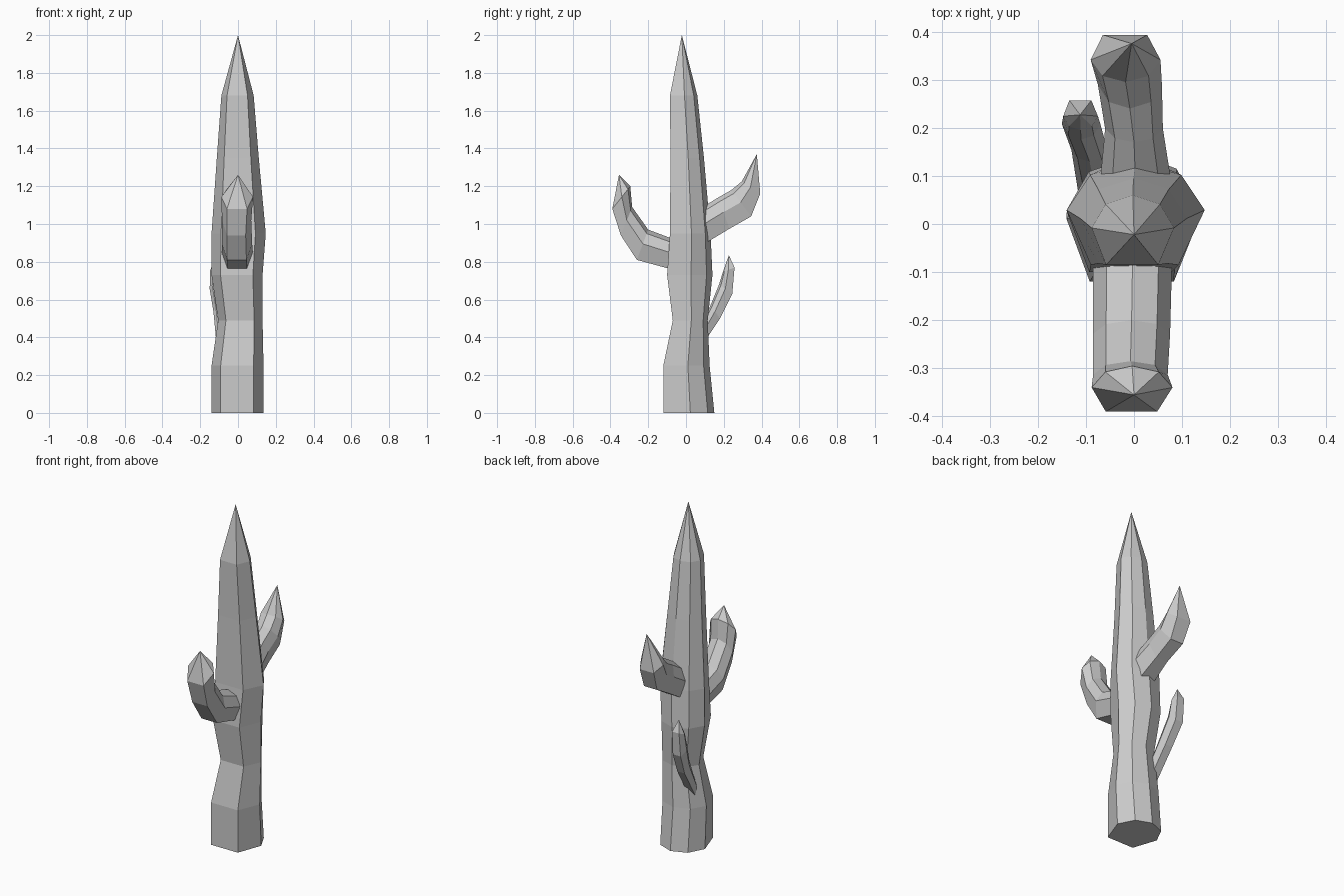
import bpy
import bmesh
from mathutils import Vector

cube = bpy.data.objects.get("Cube")
if cube:
    bpy.data.objects.remove(cube, do_unlink=True)

grey = bpy.data.materials.new("plain grey")
grey.use_nodes = True
colour = (0.6, 0.6, 0.6, 1)
grey.diffuse_color = colour
grey.node_tree.nodes["Principled BSDF"].inputs["Base Color"].default_value = colour

# Seven-sided section: (sideways, outer-to-inner fraction), flat on the outer side
SECTION = [(-0.65, 0), (0.62, 0), (1, 0.53), (0.66, 0.87),
           (0, 1), (-0.66, 0.87), (-1, 0.53)]


def stem(name, rings, tip):
    """Skin rings of (x left, x right, outer (y, z), inner (y, z)) up to a tip."""
    bm = bmesh.new()
    loops = []
    for left, right, outer, inner in rings:
        middle, half = (left + right) / 2, (right - left) / 2
        a, b = Vector((0, *outer)), Vector((0, *inner))
        loop = []
        for u, t in SECTION:
            point = a.lerp(b, t)
            point.x = middle + u * half
            loop.append(bm.verts.new(point))
        loops.append(loop)
    n = len(SECTION)
    for low, high in zip(loops, loops[1:]):
        for i in range(n):
            j = (i + 1) % n
            bm.faces.new((low[i], low[j], high[j], high[i]))
    bm.faces.new(loops[0][::-1])
    top = bm.verts.new(tip)
    for i in range(n):
        bm.faces.new((loops[-1][i], loops[-1][(i + 1) % n], top))
    bmesh.ops.recalc_face_normals(bm, faces=bm.faces[:])
    mesh = bpy.data.meshes.new(name)
    bm.to_mesh(mesh)
    bm.free()
    mesh.materials.append(grey)
    obj = bpy.data.objects.new(name, mesh)
    bpy.context.collection.objects.link(obj)
    return obj


# Trunk: level rings (z, left, right, front, back)
trunk = [(0, -0.14, 0.135, -0.12, 0.15),
         (0.25, -0.14, 0.135, -0.12, 0.125),
         (0.49, -0.105, 0.13, -0.07, 0.115),
         (0.73, -0.14, 0.13, -0.10, 0.14),
         (0.95, -0.14, 0.147, -0.085, 0.13),
         (1.35, -0.112, 0.11, -0.082, 0.095),
         (1.68, -0.088, 0.083, -0.085, 0.06)]
stem("trunk", [(l, r, (f, z), (b, z)) for z, l, r, f, b in trunk],
     (0, -0.022, 2))

# Front arm, curving up
stem("front_arm", [
    (-0.085, 0.08, (-0.04, 0.75), (-0.04, 0.91)),
    (-0.085, 0.075, (-0.26, 0.81), (-0.20, 0.97)),
    (-0.085, 0.07, (-0.345, 0.94), (-0.285, 1.09)),
    (-0.088, 0.08, (-0.39, 1.08), (-0.295, 1.20)),
], (0, -0.355, 1.26))

# Upper back arm
stem("upper_back_arm", [
    (-0.075, 0.085, (0.04, 0.86), (0.04, 1.06)),
    (-0.06, 0.06, (0.23, 0.975), (0.17, 1.14)),
    (-0.075, 0.058, (0.345, 1.04), (0.24, 1.18)),
    (-0.09, 0.055, (0.393, 1.16), (0.295, 1.225)),
], (-0.005, 0.375, 1.37))

# Small lower back arm, leaning sideways
stem("lower_back_arm", [
    (-0.115, -0.04, (0.06, 0.32), (0.06, 0.42)),
    (-0.13, -0.055, (0.18, 0.50), (0.13, 0.57)),
    (-0.15, -0.07, (0.245, 0.63), (0.175, 0.68)),
    (-0.147, -0.075, (0.257, 0.77), (0.195, 0.745)),
], (-0.112, 0.227, 0.835))
